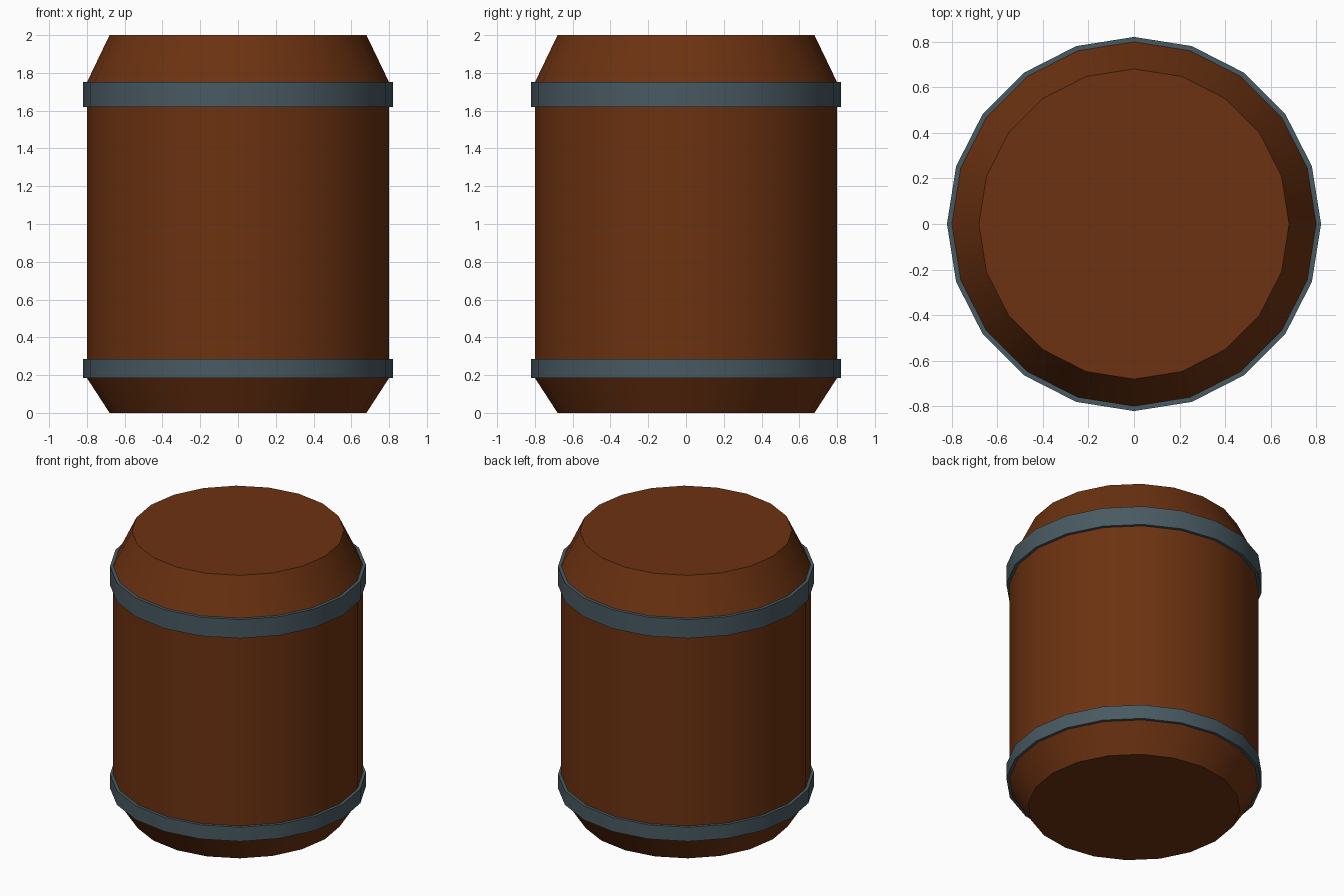
import bpy
import bmesh
from math import cos, sin, tau, radians

SIDES = 20

cube = bpy.data.objects.get("Cube")
if cube:
    bpy.data.objects.remove(cube, do_unlink=True)


def material(name, colour):
    mat = bpy.data.materials.new(name)
    mat.use_nodes = True
    mat.diffuse_color = (*colour, 1)
    bsdf = mat.node_tree.nodes["Principled BSDF"]
    bsdf.inputs["Base Color"].default_value = (*colour, 1)
    bsdf.inputs["Roughness"].default_value = 0.8
    return mat


def lathe(name, profile, mat, closed=False):
    """Turn a (radius, height) profile about z; cap the ends unless it is a closed loop."""
    bm = bmesh.new()
    rings = [[bm.verts.new((r * cos(tau * i / SIDES), r * sin(tau * i / SIDES), z))
              for i in range(SIDES)] for r, z in profile]
    pairs = list(zip(rings, rings[1:]))
    if closed:
        pairs.append((rings[-1], rings[0]))
    else:
        bm.faces.new(rings[0])
        bm.faces.new(rings[-1])
    for low, high in pairs:
        for i in range(SIDES):
            j = (i + 1) % SIDES
            bm.faces.new((low[i], low[j], high[j], high[i]))
    bmesh.ops.recalc_face_normals(bm, faces=bm.faces)
    mesh = bpy.data.meshes.new(name)
    bm.to_mesh(mesh)
    bm.free()
    mesh.materials.append(mat)
    obj = bpy.data.objects.new(name, mesh)
    bpy.context.collection.objects.link(obj)
    # Smooth round the barrel, sharp at the rims
    bpy.ops.object.select_all(action="DESELECT")
    obj.select_set(True)
    bpy.context.view_layer.objects.active = obj
    bpy.ops.object.shade_smooth_by_angle(angle=radians(20))
    return obj


wood = material("brown_wood", (0.15, 0.032, 0.0055))
iron = material("blue_grey_iron", (0.066, 0.102, 0.122))

# Wooden body with tapered ends
lathe("barrel_body", [(0.68, 0), (0.80, 0.185), (0.80, 1.75), (0.68, 2)], wood)

# Iron hoops
for name, z0, z1 in (("lower_hoop", 0.185, 0.285), ("upper_hoop", 1.62, 1.753)):
    lathe(name, [(0.79, z0), (0.82, z0), (0.82, z1), (0.79, z1)], iron, closed=True)
